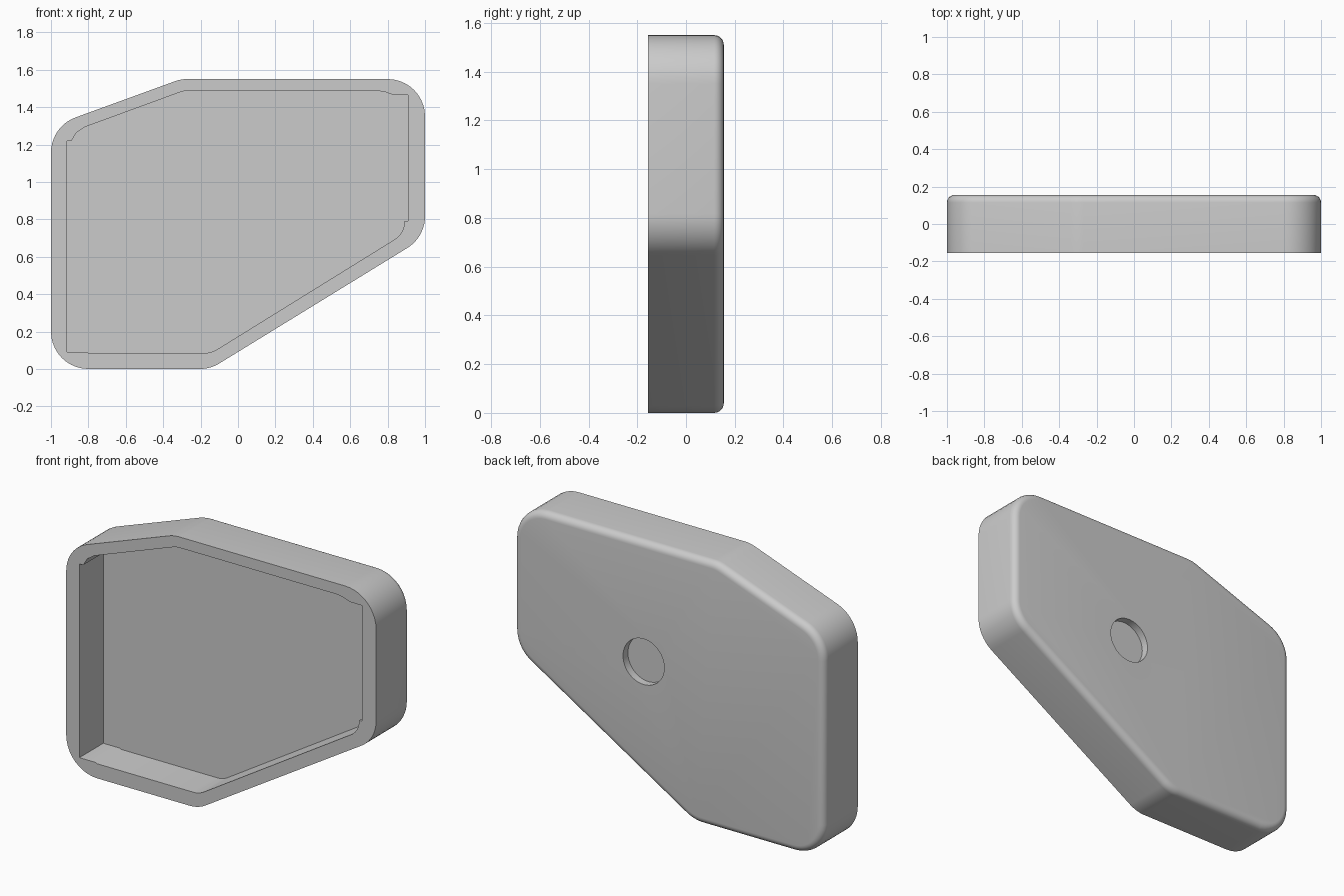
import bpy, bmesh, math
from mathutils import Vector

cube = bpy.data.objects.get("Cube")
if cube:
    bpy.data.objects.remove(cube, do_unlink=True)

FRONT, BACK = -0.155, 0.155

grey = bpy.data.materials.new("light grey")
grey.use_nodes = True
grey.diffuse_color = (0.6, 0.6, 0.6, 1)
bsdf = next(n for n in grey.node_tree.nodes if n.type == 'BSDF_PRINCIPLED')
bsdf.inputs["Base Color"].default_value = grey.diffuse_color


def rounded(corners, steps=10):
    """Outline from (x, z, radius) corners, with each corner filleted."""
    pts = []
    for i, (x, z, r) in enumerate(corners):
        p = Vector((x, z))
        if not r:
            pts.append(p)
            continue
        a = (Vector(corners[i - 1][:2]) - p).normalized()
        b = (Vector(corners[(i + 1) % len(corners)][:2]) - p).normalized()
        half = a.angle(b) / 2
        centre = p + (a + b).normalized() * r / math.sin(half)
        start = (p + a * r / math.tan(half) - centre).normalized()
        end = (p + b * r / math.tan(half) - centre).normalized()
        pts += [centre + start.slerp(end, k / steps).normalized() * r
                for k in range(steps + 1)]
    return pts


def prism(name, outline, y0, y1, round_back=0):
    """Extrude an x-z outline from y0 to y1, optionally rounding the back rim."""
    bm = bmesh.new()
    face = bm.faces.new([bm.verts.new((p.x, y0, p.y)) for p in outline])
    ext = bmesh.ops.extrude_face_region(bm, geom=[face], use_keep_orig=True)["geom"]
    verts = [g for g in ext if isinstance(g, bmesh.types.BMVert)]
    bmesh.ops.translate(bm, verts=verts, vec=(0, y1 - y0, 0))
    if round_back:
        rim = [e for e in bm.edges if all(abs(v.co.y - y1) < 1e-5 for v in e.verts)]
        bmesh.ops.bevel(bm, geom=rim, offset=round_back, segments=6,
                        profile=0.5, affect='EDGES')
    bmesh.ops.recalc_face_normals(bm, faces=bm.faces[:])
    mesh = bpy.data.meshes.new(name)
    bm.to_mesh(mesh)
    bm.free()
    mesh.materials.append(grey)
    obj = bpy.data.objects.new(name, mesh)
    bpy.context.collection.objects.link(obj)
    return obj


# Shell with rounded corners and a softened back rim
body = prism("cover_shell", rounded([
    (-1, 0, 0.2), (-0.148, 0, 0.2), (1, 0.705, 0.2),
    (1, 1.55, 0.2), (-0.305, 1.55, 0.2), (-1, 1.297, 0.2)]),
    FRONT, BACK, 0.04)

# Front cavity, with small steps where the straight walls meet the corners
cavity = prism("cavity_cutter", rounded([
    (-0.915, 0.09, 0), (-0.81, 0.09, 0), (-0.8, 0.085, 0),
    (-0.143, 0.085, 0.13), (0.89, 0.725, 0.11), (0.89, 0.79, 0),
    (0.91, 0.79, 0), (0.91, 1.465, 0), (0.83, 1.465, 0),
    (0.79, 1.48, 0), (0.75, 1.487, 0), (-0.29, 1.487, 0.13),
    (-0.82, 1.293, 0), (-0.865, 1.262, 0), (-0.89, 1.22, 0),
    (-0.915, 1.22, 0)]), FRONT - 0.1, FRONT + 0.22)

# Shallow round recess in the back
circle = [Vector((0.165 + 0.133 * math.cos(t), 0.85 + 0.133 * math.sin(t)))
          for t in (k * math.tau / 48 for k in range(48))]
recess = prism("recess_cutter", circle, BACK - 0.045, BACK + 0.1)

bpy.ops.object.select_all(action='DESELECT')
bpy.context.view_layer.objects.active = body
body.select_set(True)
for cutter in (cavity, recess):
    cutter.hide_render = True
    mod = body.modifiers.new(cutter.name, 'BOOLEAN')
    mod.operation = 'DIFFERENCE'
    mod.solver = 'EXACT'
    mod.object = cutter
    bpy.ops.object.modifier_apply(modifier=mod.name)
    bpy.data.objects.remove(cutter, do_unlink=True)

bpy.ops.object.shade_smooth_by_angle(angle=math.radians(30))
